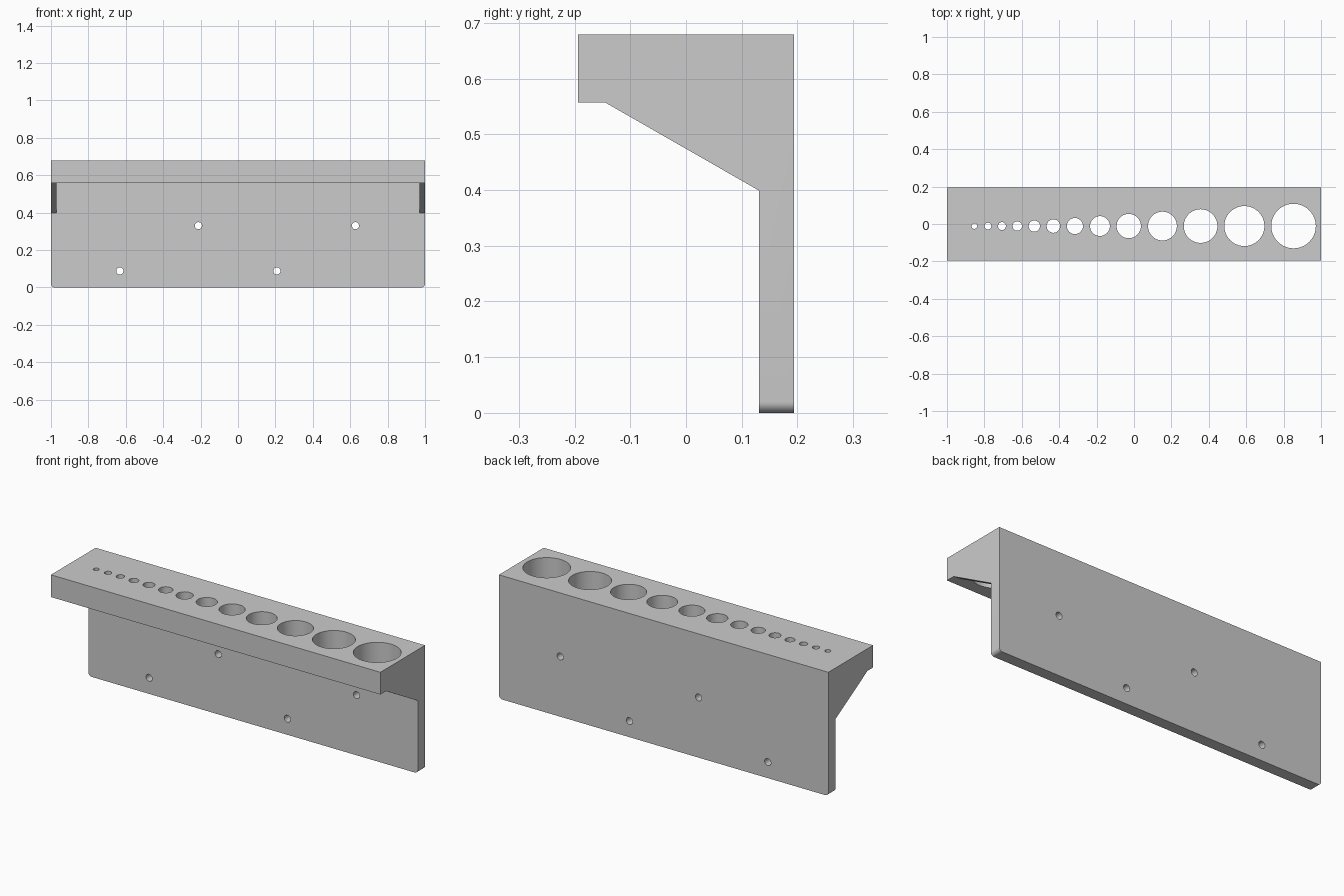
import bpy, bmesh, math
from mathutils import Matrix

if "Cube" in bpy.data.objects:
    bpy.data.objects.remove(bpy.data.objects["Cube"])

TOP, HALF_Y, SHELF_Z, PLATE_Y = 0.679, 0.194, 0.557, 0.131


def make_object(name, bm):
    bmesh.ops.recalc_face_normals(bm, faces=bm.faces[:])
    mesh = bpy.data.meshes.new(name)
    bm.to_mesh(mesh)
    bm.free()
    obj = bpy.data.objects.new(name, mesh)
    bpy.context.collection.objects.link(obj)
    return obj


def extrude_profile(points, half_x):
    """Extrude a (y, z) profile along x, centred on x = 0."""
    bm = bmesh.new()
    face = bm.faces.new([bm.verts.new((-half_x, y, z)) for y, z in points])
    ext = bmesh.ops.extrude_face_region(bm, geom=[face], use_keep_orig=True)
    verts = [v for v in ext["geom"] if isinstance(v, bmesh.types.BMVert)]
    bmesh.ops.translate(bm, verts=verts, vec=(2 * half_x, 0, 0))
    return bm


def add_cylinder(bm, radius, depth, matrix, sides):
    bmesh.ops.create_cone(bm, cap_ends=True, segments=sides, radius1=radius,
                          radius2=radius, depth=depth, matrix=matrix)


def cut(target, cutter):
    cutter.hide_render = True
    mod = target.modifiers.new("cut", "BOOLEAN")
    mod.operation = "DIFFERENCE"
    mod.solver = "EXACT"
    mod.object = cutter
    bpy.context.view_layer.objects.active = target
    bpy.ops.object.modifier_apply(modifier=mod.name)
    bpy.data.objects.remove(cutter)


# Wall plate, shelf and sloped end brackets as one side profile
bm = extrude_profile([(HALF_Y, 0), (HALF_Y, TOP), (-HALF_Y, TOP), (-HALF_Y, SHELF_Z),
                      (-0.145, SHELF_Z), (PLATE_Y, 0.399), (PLATE_Y, 0)], 1)
# Rounded lower plate corners
corners = [e for e in bm.edges if all(v.co.z < 1e-5 and abs(v.co.x) > 0.99 for v in e.verts)
           and e.verts[0].co.x * e.verts[1].co.x > 0]
bmesh.ops.bevel(bm, geom=corners, offset=0.02, segments=8, profile=0.5, affect="EDGES")
rack = make_object("tool_rack", bm)

# Hollow under the shelf, leaving thin end brackets
hollow = extrude_profile([(-0.3, SHELF_Z), (PLATE_Y, SHELF_Z), (PLATE_Y, 0.3), (-0.3, 0.3)], 0.971)
cut(rack, make_object("hollow_cutter", hollow))

# Row of growing holes through the shelf: (x, radius)
holes = bmesh.new()
for x, r in [(-0.853, 0.015), (-0.781, 0.018), (-0.706, 0.021), (-0.624, 0.025),
             (-0.533, 0.030), (-0.431, 0.036), (-0.316, 0.043), (-0.182, 0.053),
             (-0.028, 0.065), (0.152, 0.077), (0.356, 0.090), (0.590, 0.107), (0.853, 0.119)]:
    add_cylinder(holes, r, 0.3, Matrix.Translation((x, -0.011, 0.62)), 64)

# Staggered screw holes through the plate
turn = Matrix.Rotation(math.pi / 2, 4, "X")
for x, z in [(-0.632, 0.088), (-0.212, 0.33), (0.208, 0.088), (0.628, 0.33)]:
    add_cylinder(holes, 0.019, 0.2, Matrix.Translation((x, 0.16, z)) @ turn, 32)
cut(rack, make_object("hole_cutter", holes))

rack.select_set(True)
bpy.context.view_layer.objects.active = rack
bpy.ops.object.shade_smooth_by_angle(angle=math.radians(25))
